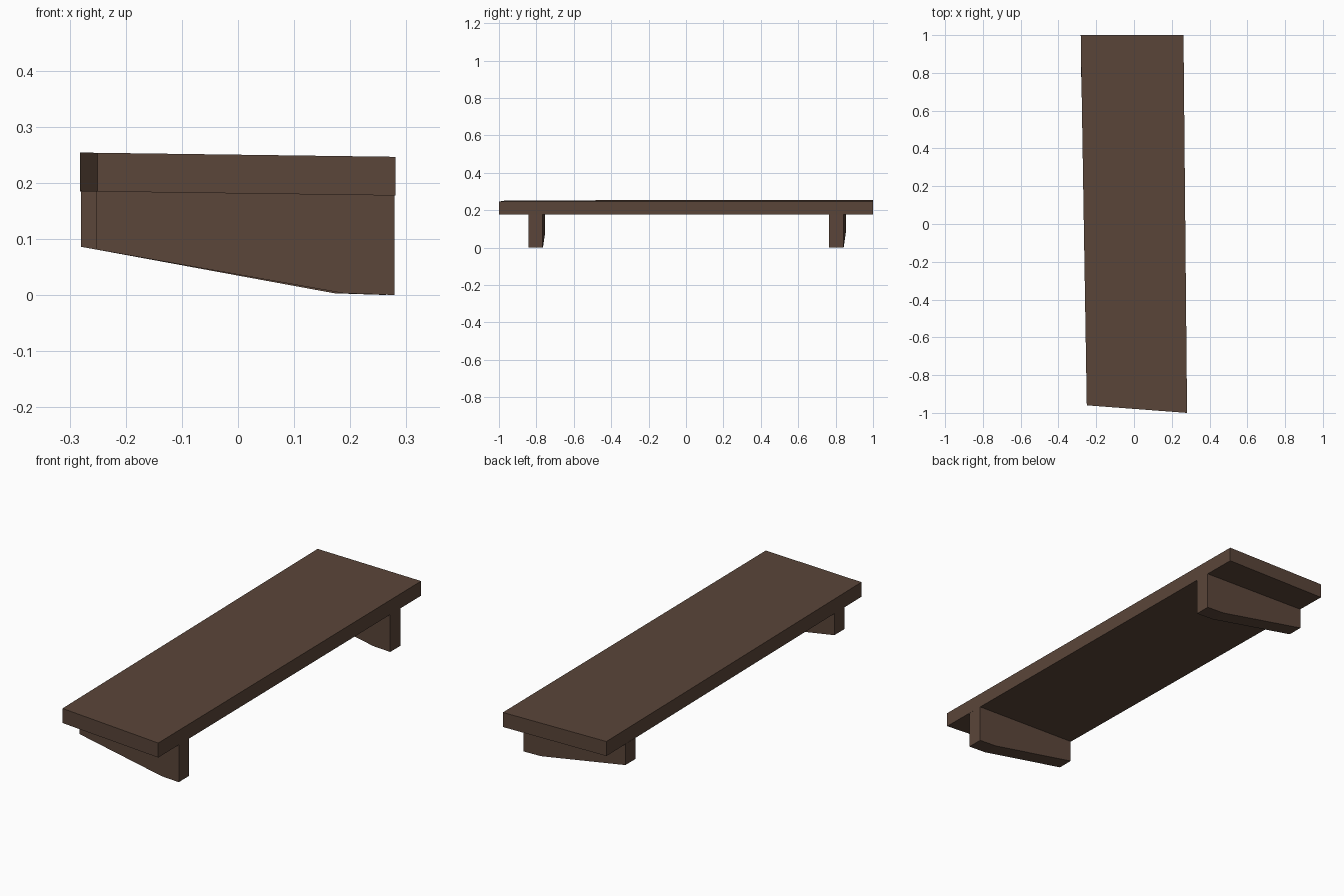
import bpy, bmesh

if "Cube" in bpy.data.objects:
    bpy.data.objects.remove(bpy.data.objects["Cube"])

wood = bpy.data.materials.new("dark brown wood")
wood.diffuse_color = (0.103, 0.060, 0.041, 1)
wood.use_nodes = True
wood.node_tree.nodes["Principled BSDF"].inputs["Base Color"].default_value = wood.diffuse_color


def top_z(x):
    # the board leans slightly down towards the right
    return 0.25 - 0.0135 * x


def prism(name, loop, offset):
    """Join a loop of points to the same loop moved by offset(point)."""
    bm = bmesh.new()
    a = [bm.verts.new(p) for p in loop]
    b = [bm.verts.new(offset(p)) for p in loop]
    bm.faces.new(a)
    bm.faces.new(b[::-1])
    n = len(a)
    for i in range(n):
        j = (i + 1) % n
        bm.faces.new((a[j], a[i], b[i], b[j]))
    bmesh.ops.recalc_face_normals(bm, faces=bm.faces)
    me = bpy.data.meshes.new(name)
    bm.to_mesh(me)
    bm.free()
    me.materials.append(wood)
    ob = bpy.data.objects.new(name, me)
    bpy.context.collection.objects.link(ob)
    return ob


# board: slightly irregular four-sided plank
outline = [(-0.282, 1.0), (0.262, 1.0), (0.281, -1.0), (-0.25, -0.96)]
prism("board", [(x, y, top_z(x)) for x, y in outline],
      lambda p: (p[0], p[1], p[2] - 0.069))


# legs: side profile with a sloping underside, slightly skewed in plan
def leg(name, left, flat, right, left_z, y):
    skew = lambda x: y + 0.014 * (right - x) / (right - left)
    profile = [(left, top_z(left) - 0.068), (left, left_z), (flat, 0.003),
               (right, 0.0), (right, top_z(right) - 0.068)]
    prism(name, [(x, skew(x), z) for x, z in profile],
          lambda p: (p[0], p[1] + 0.076, p[2]))


leg("front_leg", -0.252, 0.188, 0.279, 0.081, -0.843)
leg("rear_leg", -0.280, 0.172, 0.264, 0.086, 0.765)
